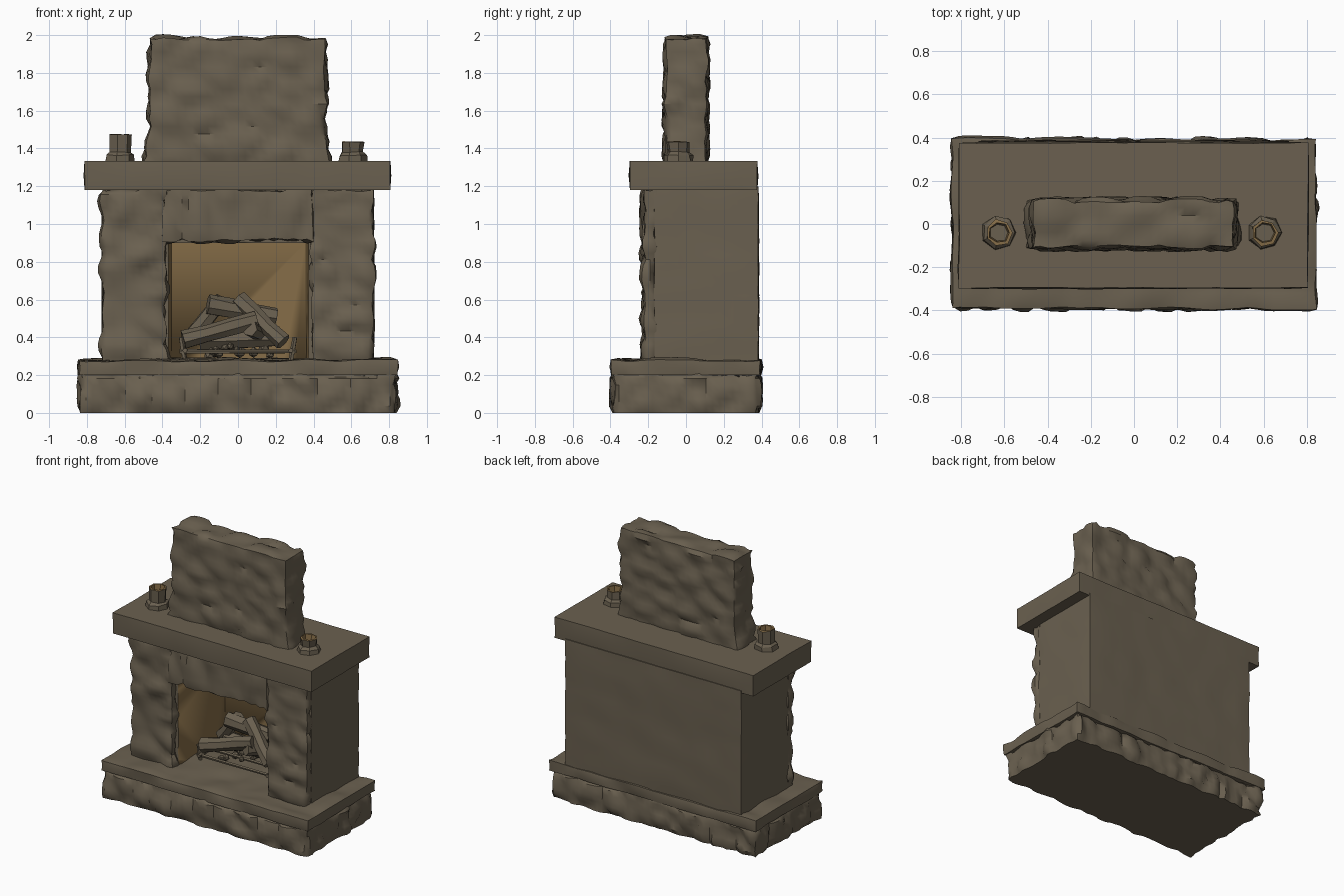
import bpy
import bmesh
import math
import random
from mathutils import Vector, Matrix, noise

random.seed(4)
if "Cube" in bpy.data.objects:
    bpy.data.objects.remove(bpy.data.objects["Cube"], do_unlink=True)


def material(name, rgb):
    m = bpy.data.materials.new(name)
    m.use_nodes = True
    m.diffuse_color = (*rgb, 1)
    m.node_tree.nodes["Principled BSDF"].inputs["Base Color"].default_value = (*rgb, 1)
    return m


stone = material("brown stone", (0.145, 0.118, 0.08))
tan = material("warm tan", (0.24, 0.155, 0.065))


def finish(name, bm, angle=40):
    bmesh.ops.recalc_face_normals(bm, faces=bm.faces)
    mesh = bpy.data.meshes.new(name)
    bm.to_mesh(mesh)
    bm.free()
    mesh.materials.append(stone)
    mesh.materials.append(tan)
    ob = bpy.data.objects.new(name, mesh)
    bpy.context.collection.objects.link(ob)
    activate(ob)
    bpy.ops.object.shade_smooth_by_angle(angle=math.radians(angle))
    return ob


def activate(ob):
    bpy.ops.object.select_all(action='DESELECT')
    ob.select_set(True)
    bpy.context.view_layer.objects.active = ob


def box(lo, hi):
    bm = bmesh.new()
    bmesh.ops.create_cube(bm, size=1)
    for v in bm.verts:
        v.co = Vector([lo[i] + (v.co[i] + 0.5) * (hi[i] - lo[i]) for i in range(3)])
    return bm


def relief(p, stones):
    """Rounded stones with grooves between them, plus a soft wave."""
    wave = 0.5 * noise.noise(p * 7)
    if not stones:
        return wave + 0.5 * noise.noise(Vector((p.x * 3, p.y * 3, p.z * 14)))
    q = Vector((p.x / stones[0], p.y / stones[0], p.z / stones[1]))
    near = noise.voronoi(q)[0]
    return min(1, (near[1] - near[0]) * 2.5) - 0.6 + wave


def rough_box(name, lo, hi, step, amp, rounding, stones=None, flat_top=False, flat_base=True):
    bm = box(lo, hi)
    # Cut the box into a grid
    for axis in range(3):
        n = max(1, round((hi[axis] - lo[axis]) / step))
        normal = Vector([float(axis == i) for i in range(3)])
        for k in range(1, n):
            co = normal * (lo[axis] + (hi[axis] - lo[axis]) * k / n)
            bmesh.ops.bisect_plane(bm, geom=bm.verts[:] + bm.edges[:] + bm.faces[:],
                                   plane_co=co, plane_no=normal)
    bm.normal_update()
    moves = []
    for v in bm.verts:
        sides = sum(min(abs(v.co[i] - lo[i]), abs(v.co[i] - hi[i])) < 1e-4 for i in range(3))
        d = amp * relief(v.co, stones) - (rounding if sides > 1 else 0)
        move = v.normal * d
        if (flat_base and v.co.z < lo[2] + 1e-4) or (flat_top and v.co.z > hi[2] - 1e-4):
            move.z = 0
        moves.append(move)
    for v, move in zip(bm.verts, moves):
        v.co += move
    return finish(name, bm)


# Hearth: round foundation stones under a thick slab
rough_box("hearth_stones", (-0.84, -0.39, 0), (0.84, 0.39, 0.22), 0.035, 0.03, 0.02, (0.15, 0.2))
rough_box("hearth_slab", (-0.85, -0.4, 0.2), (0.85, 0.4, 0.285), 0.04, 0.017, 0.01, (0.4, 0.3))

# Main block with the firebox cut out of it
core = rough_box("main_block", (-0.72, -0.17, 0.26), (0.72, 0.385, 1.2), 0.07, 0.01, 0.004)
bm = box((-0.375, -0.4, 0.2), (0.38, 0.355, 0.9))
for v in bm.verts:
    if v.co.y > 0:
        v.co.x *= 0.94
cutter = finish("firebox_cutter", bm)
cutter.hide_render = True
mod = core.modifiers.new("firebox", 'BOOLEAN')
mod.operation = 'DIFFERENCE'
mod.solver = 'EXACT'
mod.object = cutter
activate(core)
bpy.ops.object.modifier_apply(modifier=mod.name)
bpy.data.objects.remove(cutter, do_unlink=True)
for p in core.data.polygons:
    c = p.center
    inside = abs(c.x) < 0.39 and -0.15 < c.y < 0.362 and 0.27 < c.z < 0.91
    p.material_index = int(inside)

# Stone facing around the opening
for side, x0, x1 in (("right", -0.73, -0.375), ("left", 0.38, 0.725)):
    rough_box(side + "_pillar", (x0, -0.23, 0.26), (x1, -0.15, 1.19), 0.035, 0.028, 0.012, (0.26, 0.17))
rough_box("lintel", (-0.4, -0.235, 0.905), (0.4, -0.15, 1.19), 0.035, 0.028, 0.01,
          (0.13, 0.5), flat_base=False)

# Mantel shelf and chimney breast
rough_box("mantel", (-0.815, -0.3, 1.18), (0.81, 0.38, 1.333), 0.085, 0.008, 0.006, flat_top=True)
chimney = rough_box("chimney", (-0.475, -0.115, 1.32), (0.47, 0.115, 1.99), 0.04, 0.026, 0.01, (0.2, 0.14))
for v in chimney.data.vertices:
    v.co.x *= 1 + 0.06 * max(0, 1.5 - v.co.z) / 0.18


def candle(name, x, y, height):
    """Flared seven-sided holder with a hollow tan top."""
    bm = bmesh.new()
    profile = [(0.082, 0), (0.076, 0.035), (0.058, 0.05), (0.062, height),
               (0.048, height), (0.042, height * 0.6)]
    rings = []
    for r, z in profile:
        ring = []
        for k in range(7):
            a = math.tau * k / 7
            rr = r * random.uniform(0.93, 1.07)
            ring.append(bm.verts.new((x + rr * math.cos(a), y + rr * math.sin(a),
                                      1.33 + z + random.uniform(-0.004, 0.004))))
        rings.append(ring)
    for level, (a, b) in enumerate(zip(rings, rings[1:])):
        for k in range(7):
            f = bm.faces.new((a[k], a[k - 1], b[k - 1], b[k]))
            f.material_index = int(level >= 3)
    bm.faces.new(rings[0])
    bm.faces.new(rings[-1])
    finish(name, bm, 25)


candle("right_candle", -0.625, -0.04, 0.145)
candle("left_candle", 0.605, -0.04, 0.105)


def log(name, start, end, radius, sides=7):
    a, b = Vector(start), Vector(end)
    bm = bmesh.new()
    bmesh.ops.create_cone(bm, cap_ends=True, segments=sides, radius1=radius,
                          radius2=radius * 0.88, depth=(b - a).length)
    bmesh.ops.subdivide_edges(bm, edges=[e for e in bm.edges if abs(e.verts[0].co.z - e.verts[1].co.z) > 0.01],
                              cuts=2)
    for v in bm.verts:
        v.co.x *= random.uniform(0.88, 1.12)
        v.co.y *= random.uniform(0.88, 1.12)
    turn = (b - a).to_track_quat('Z', 'Y').to_matrix().to_4x4()
    bm.transform(Matrix.Translation((a + b) / 2) @ turn)
    finish(name, bm, 30)


# Log pile
log("front_log", (-0.29, 0.0, 0.385), (0.1, 0.04, 0.49), 0.052)
log("right_log", (0.0, 0.13, 0.6), (0.24, 0.03, 0.375), 0.05)
log("back_log", (-0.25, 0.18, 0.4), (-0.08, 0.12, 0.6), 0.048)
log("middle_log", (-0.16, 0.1, 0.57), (0.2, 0.16, 0.51), 0.055)
log("low_log", (-0.2, 0.16, 0.39), (0.22, 0.13, 0.4), 0.06)
log("side_log", (0.06, 0.0, 0.45), (0.18, 0.24, 0.4), 0.045)

# Grate with legs, and embers beneath it
for k in range(3):
    y = -0.03 + 0.12 * k
    log("grate_bar", (-0.31, y, 0.325), (0.31, y, 0.325), 0.012, 5)
for x in (-0.28, 0.28):
    log("grate_end", (x, -0.06, 0.33), (x, 0.24, 0.33), 0.014, 5)
    for y in (-0.03, 0.21):
        log("grate_leg", (x, y, 0.27), (x * 1.08, y, 0.4), 0.014, 5)
for k in range(14):
    bm = bmesh.new()
    bmesh.ops.create_icosphere(bm, subdivisions=1, radius=random.uniform(0.02, 0.035))
    bm.transform(Matrix.Translation((random.uniform(-0.2, 0.2), random.uniform(-0.03, 0.2),
                                     random.uniform(0.3, 0.36))))
    finish("ember", bm, 20)
